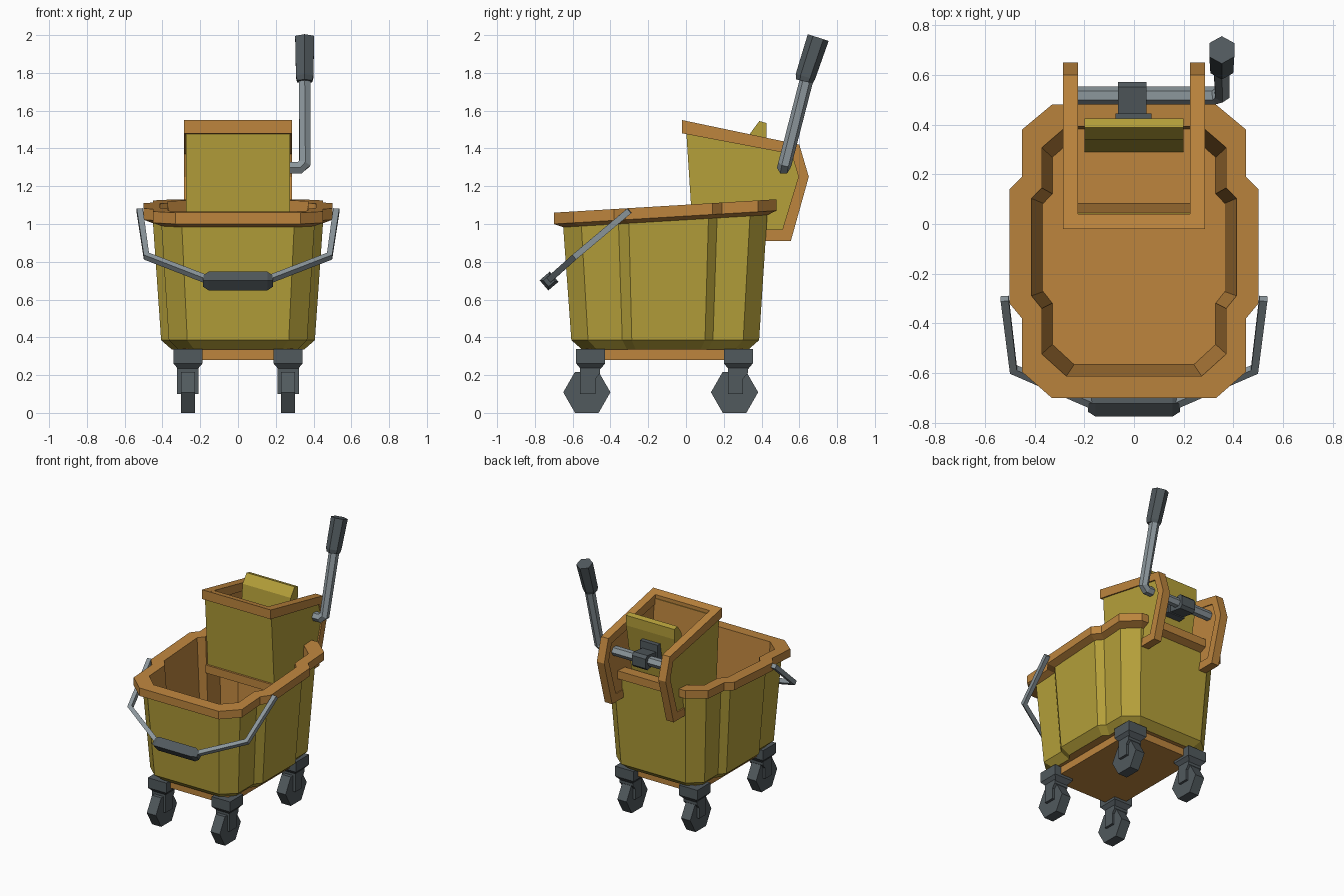
import bpy, bmesh, math
from mathutils import Vector

if "Cube" in bpy.data.objects:
    bpy.data.objects.remove(bpy.data.objects["Cube"])


def material(name, rgb):
    m = bpy.data.materials.new(name)
    m.diffuse_color = (*rgb, 1)
    m.use_nodes = True
    m.node_tree.nodes["Principled BSDF"].inputs["Base Color"].default_value = m.diffuse_color
    return m


YELLOW = material("mustard yellow", (0.46, 0.35, 0.042))
ORANGE = material("burnt orange", (0.51, 0.235, 0.048))
STEEL = material("steel grey", (0.26, 0.305, 0.33))
DARK = material("dark grey", (0.082, 0.1, 0.11))


def loft(name, rings, mats, band_mat=None, rule=None, mirror=False):
    """Skin a list of equal rings, cap both ends, colour by band or by rule(normal)."""
    bm = bmesh.new()
    vs = [[bm.verts.new(p) for p in r] for r in rings]
    n = len(vs[0])
    for k in range(len(vs) - 1):
        for i in range(n):
            j = (i + 1) % n
            f = bm.faces.new((vs[k][i], vs[k][j], vs[k + 1][j], vs[k + 1][i]))
            f.material_index = band_mat[k] if band_mat else 0
    caps = [bm.faces.new(vs[0]), bm.faces.new(vs[-1])]
    if band_mat:
        for f in caps:
            f.material_index = 1
    bmesh.ops.recalc_face_normals(bm, faces=bm.faces[:])
    if rule:
        for f in bm.faces:
            f.normal_update()
            f.material_index = rule(f.normal)
    me = bpy.data.meshes.new(name)
    bm.to_mesh(me)
    bm.free()
    for m in mats:
        me.materials.append(m)
    ob = bpy.data.objects.new(name, me)
    bpy.context.collection.objects.link(ob)
    if mirror:
        ob.modifiers.new("Mirror", "MIRROR")
    return ob


def prism(name, yz, x0, x1, mats, **kw):
    """Side-view profile pushed out along x."""
    return loft(name, [[(x, y, z) for y, z in yz] for x in (x0, x1)], mats, **kw)


def tube(name, pts, radii, sides, mat, ref, turn=0.0):
    """Faceted bar along a path."""
    pts = [Vector(p) for p in pts]
    ref = Vector(ref)
    rings = []
    for i, p in enumerate(pts):
        a = (p - pts[i - 1]).normalized() if i else Vector()
        b = (pts[i + 1] - p).normalized() if i < len(pts) - 1 else Vector()
        t = (a + b).normalized()
        u = t.cross(ref).normalized()
        w = u.cross(t)
        r = radii[i] if isinstance(radii, (list, tuple)) else radii
        rings.append([p + r * (u * math.cos(turn + 2 * math.pi * k / sides)
                               + w * math.sin(turn + 2 * math.pi * k / sides)) for k in range(sides)])
    return loft(name, rings, [mat])


# Bucket: stepped outline, tapered shell with tilted rim and orange lining
half = [(0.33, -0.70), (0.45, -0.595), (0.45, -0.38), (0.50, -0.32),
        (0.50, 0.14), (0.45, 0.19), (0.45, 0.38), (0.33, 0.48)]
outline = half + [(-x, y) for x, y in reversed(half)]


def bucket_ring(inset, z, tilt=True):
    ring = []
    for x, y in outline:
        px = x * (0.5 - inset) / 0.5
        py = -0.11 + (y + 0.11) * (0.59 - inset) / 0.59
        ring.append((px, py, z + (0.06 * (py + 0.70) if tilt else 0)))
    return ring


loft("bucket", [bucket_ring(0.15, 0.335, False), bucket_ring(0.093, 0.385, False),
                bucket_ring(0.05, 0.98), bucket_ring(0, 1.0), bucket_ring(0, 1.06),
                bucket_ring(0.088, 1.06), bucket_ring(0.135, 0.37, False)],
     [YELLOW, ORANGE], band_mat=[0, 0, 1, 1, 1, 1])

# Base plate
prism("base_plate", [(-0.53, 0.28), (0.30, 0.28), (0.30, 0.34), (-0.53, 0.34)], -0.29, 0.29, [ORANGE])

# Casters: mount block, fork and six-sided wheel, mirrored left and right
for label, yc in (("front", -0.505), ("back", 0.277)):
    def square(h, z):
        return [(0.265 + sx * h, yc + sy * h, z) for sx, sy in ((-1, -1), (1, -1), (1, 1), (-1, 1))]
    loft(label + "_caster_mount", [square(0.05, 0.23), square(0.077, 0.262), square(0.077, 0.337)],
         [DARK], mirror=True)
    yw = yc - 0.02
    prism(label + "_caster_fork", [(yw - 0.035, 0.10), (yw + 0.045, 0.10), (yw + 0.045, 0.18),
                                   (yw + 0.07, 0.21), (yw + 0.07, 0.25), (yw - 0.035, 0.25)],
          0.21, 0.322, [DARK], mirror=True)
    prism(label + "_wheel", [(yw + 0.125 * math.cos(k * math.pi / 3),
                              0.109 + 0.1255 * math.sin(k * math.pi / 3)) for k in range(6)],
          0.227, 0.303, [DARK], mirror=True)

# Wringer: side panels lined in orange, framed by a hooked orange flange
prism("wringer_side", [(0.0, 1.51), (0.58, 1.39), (0.62, 1.25), (0.53, 0.94), (0.037, 0.94)],
      0.232, 0.276, [YELLOW, ORANGE], rule=lambda n: int(n.x < -0.5), mirror=True)
prism("wringer_flange", [(-0.02, 1.55), (0.60, 1.42), (0.65, 1.25), (0.555, 0.91), (0.02, 0.91),
                         (0.02, 0.97), (0.51, 0.97), (0.595, 1.25), (0.56, 1.37), (-0.02, 1.48)],
      0.225, 0.286, [ORANGE], mirror=True)
prism("wringer_front", [(0.0, 1.51), (0.037, 0.94), (0.085, 0.94), (0.045, 1.51)],
      -0.275, 0.275, [YELLOW, ORANGE], rule=lambda n: int(n.y > 0.5))
prism("wringer_front_rim", [(-0.02, 1.55), (0.04, 1.537), (0.04, 1.47), (-0.02, 1.48)],
      -0.226, 0.226, [ORANGE])
prism("wringer_floor", [(0.02, 0.97), (0.40, 0.97), (0.40, 0.91), (0.02, 0.91)], -0.226, 0.226, [ORANGE])

# Press plate inside the wringer
prism("press_plate", [(0.34, 1.48), (0.388, 1.545), (0.425, 1.535), (0.425, 1.46), (0.34, 0.98), (0.29, 0.98)],
      -0.2, 0.2, [YELLOW])

# Bracket joining the press plate to the axle
prism("press_bracket_pad", [(0.39, 1.25), (0.445, 1.25), (0.445, 1.39), (0.39, 1.39)], -0.075, 0.07, [DARK])
prism("press_bracket_collar", [(0.43, 1.26), (0.55, 1.24), (0.57, 1.26), (0.57, 1.33), (0.55, 1.35), (0.43, 1.335)],
      -0.064, 0.05, [DARK])

# Axle and lever in one bent bar, with its grip
tube("lever_bar", [(-0.24, 0.517, 1.297), (0.325, 0.517, 1.297), (0.353, 0.524, 1.32), (0.353, 0.64, 1.77)],
     0.036, 6, STEEL, (0, 1, 0.0), math.pi / 6)
tube("lever_grip", [(0.353, 0.626, 1.755), (0.353, 0.632, 1.78), (0.353, 0.70, 1.987)],
     [0.046, 0.053, 0.058], 6, DARK, (0, 1, 0), math.pi / 6)

# Carrying bail and grip
bail = [(0.52, -0.30, 1.07), (0.485, -0.585, 0.83), (0.16, -0.725, 0.705)]
tube("bail_wire", bail + [(-x, y, z) for x, y, z in reversed(bail)], 0.023, 4, STEEL,
     (0, -0.65, 0.76), math.pi / 4)
tube("bail_grip", [(x, -0.725, 0.698) for x in (-0.185, -0.155, 0.155, 0.185)],
     [0.03, 0.05, 0.05, 0.03], 4, DARK, (0, -0.65, 0.76), math.pi / 4)
